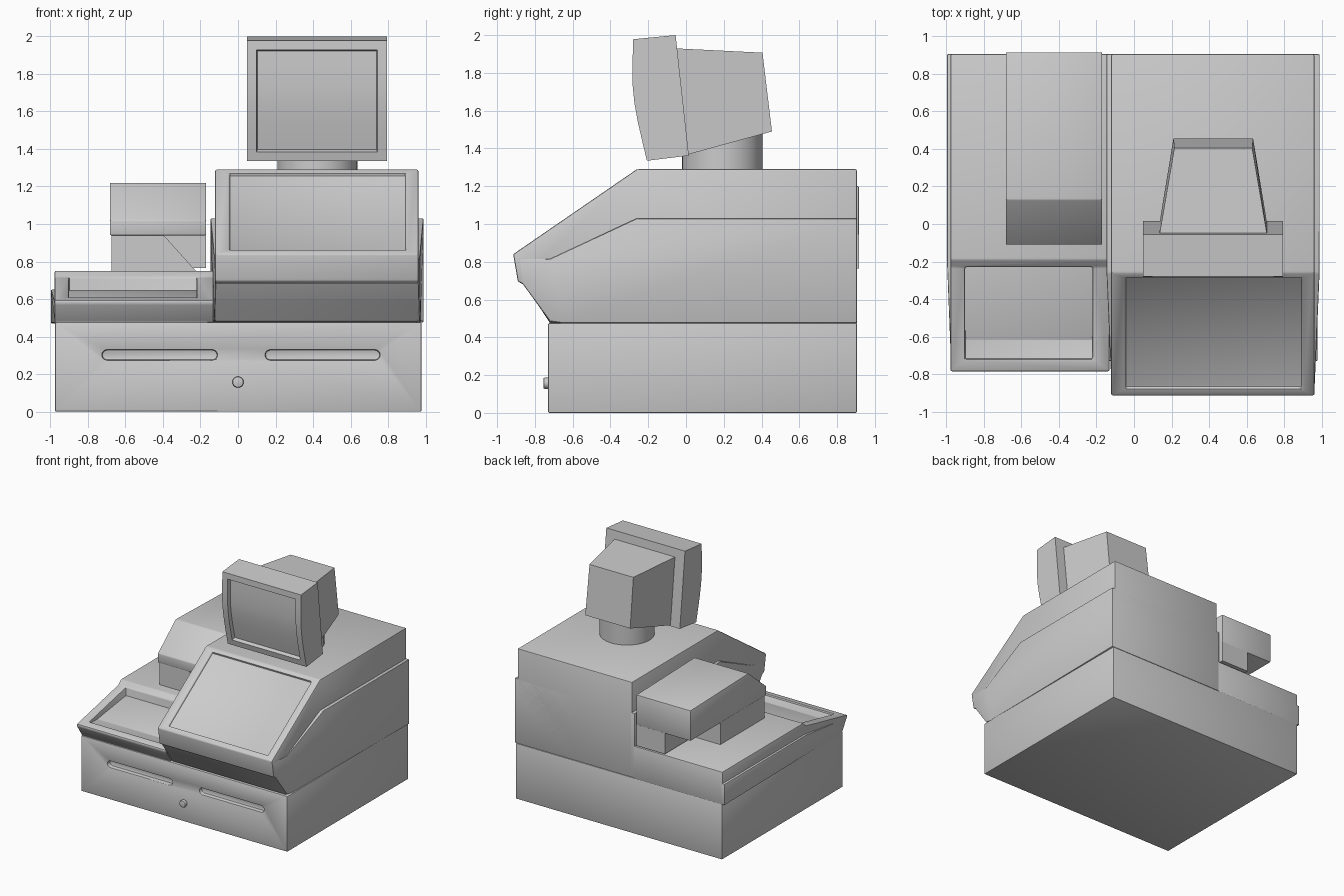
import bpy, bmesh, math
from mathutils import Vector

cube = bpy.data.objects.get("Cube")
if cube:
    bpy.data.objects.remove(cube, do_unlink=True)

GREY = (0.6, 0.6, 0.6, 1)
mat = bpy.data.materials.new("warm_grey_plastic")
mat.use_nodes = True
mat.diffuse_color = GREY
next(n for n in mat.node_tree.nodes if n.type == 'BSDF_PRINCIPLED').inputs["Base Color"].default_value = GREY


def finish(name, bm):
    bmesh.ops.recalc_face_normals(bm, faces=bm.faces)
    mesh = bpy.data.meshes.new(name)
    bm.to_mesh(mesh)
    bm.free()
    mesh.materials.append(mat)
    ob = bpy.data.objects.new(name, mesh)
    bpy.context.collection.objects.link(ob)
    return ob


def prism_bm(pts, axis, a, b):
    """Extrude a profile, (y, z) along x or (x, z) along y, from a to b."""
    bm = bmesh.new()
    place = (lambda p, d: (d, p[0], p[1])) if axis == 'x' else (lambda p, d: (p[0], d, p[1]))
    ends = [[bm.verts.new(place(p, d)) for p in pts] for d in (a, b)]
    for ring in ends:
        bm.faces.new(ring)
    for i in range(len(pts)):
        j = (i + 1) % len(pts)
        bm.faces.new((ends[0][i], ends[0][j], ends[1][j], ends[1][i]))
    bmesh.ops.recalc_face_normals(bm, faces=bm.faces)
    return bm


def prism(name, pts, axis, a, b):
    return finish(name, prism_bm(pts, axis, a, b))


def activate(ob):
    bpy.ops.object.select_all(action='DESELECT')
    ob.select_set(True)
    bpy.context.view_layer.objects.active = ob


def cut(ob, cutter):
    mod = ob.modifiers.new("cut", 'BOOLEAN')
    mod.operation = 'DIFFERENCE'
    mod.solver = 'EXACT'
    mod.object = cutter
    activate(ob)
    bpy.ops.object.modifier_apply(modifier=mod.name)
    bpy.data.objects.remove(cutter, do_unlink=True)


def soften(ob, width=0.01):
    if width:
        mod = ob.modifiers.new("soft_edges", 'BEVEL')
        mod.width = width
        mod.segments = 2
        mod.limit_method = 'ANGLE'
        mod.angle_limit = math.radians(25)
    activate(ob)
    if width:
        bpy.ops.object.modifier_apply(modifier=mod.name)
    bpy.ops.object.shade_smooth_by_angle(angle=math.radians(35))


def taper(ob, middle, start=-0.26, rate=0.045):
    """Draw the sides inwards towards the front."""
    for v in ob.data.vertices:
        if v.co.y < start:
            v.co.x += math.copysign((start - v.co.y) * rate, middle - v.co.x)


def box_pts(u0, u1, v0, v1):
    return [(u0, v0), (u1, v0), (u1, v1), (u0, v1)]


# Cash drawer with two slotted pulls and a lock
drawer = prism("cash_drawer", box_pts(-0.73, 0.905, 0, 0.475), 'x', -0.975, 0.978)
for x0, x1 in ((-0.725, -0.11), (0.145, 0.757)):
    r, slot = 0.027, []
    for x, start in ((x1 - r, -90), (x0 + r, 90)):
        for k in range(7):
            t = math.radians(start + 30 * k)
            slot.append((x + r * math.cos(t), 0.302 + r * math.sin(t)))
    cut(drawer, prism("slot_cutter", slot, 'y', -0.8, -0.695))
soften(drawer, 0.006)

ring = [(0.03 * math.cos(math.tau * k / 20), 0.157 + 0.03 * math.sin(math.tau * k / 20)) for k in range(20)]
soften(prism("drawer_lock", ring, 'y', -0.755, -0.72), 0.008)

# Side counter with a sunken tray
counter = prism("side_counter", [(0.905, 0.475), (0.905, 0.75), (-0.19, 0.75), (-0.23, 0.715),
                                 (-0.785, 0.595), (-0.785, 0.575), (-0.72, 0.475)], 'x', -0.978, -0.13)
cut(counter, prism("tray_cutter", box_pts(-0.72, -0.23, 0.592, 0.73), 'x', -0.9, -0.22))
soften(counter, 0.008)
skirt = prism("counter_skirt", [(0.905, 0.47), (0.905, 0.65), (-0.2, 0.65), (-0.74, 0.575), (-0.72, 0.47)],
              'x', -0.997, -0.14)
taper(skirt, -0.55)
soften(skirt, 0.006)

# Main housing with a sloping key panel
top, low = Vector((-0.26, 1.29)), Vector((-0.915, 0.84))
housing = prism("main_housing", [(0.905, 0.475), (0.905, 1.29), top, low, (-0.89, 0.695),
                                 (-0.86, 0.68), (-0.72, 0.48), (-0.65, 0.475)], 'x', -0.122, 0.962)
down = (low - top).normalized()
out = Vector((down.y, -down.x))
p, q = top + down * 0.035, low - down * 0.045
cut(housing, prism("panel_cutter", [p - out * 0.018, p + out * 0.1, q + out * 0.1, q - out * 0.018],
                   'x', -0.045, 0.895))
soften(housing, 0.013)
shell = prism("lower_shell", [(0.905, 0.475), (0.905, 1.03), (-0.26, 1.03), (-0.72, 0.815), (-0.89, 0.82),
                              (-0.87, 0.69), (-0.72, 0.485), (-0.65, 0.475)], 'x', -0.147, 0.99)
taper(shell, 0.42)
soften(shell, 0.008)

# Receipt printer: hood, front support and rear leg
soften(prism("printer_hood", [(0.915, 0.94), (0.915, 1.2), (0.13, 1.22), (-0.11, 1.02), (-0.11, 0.94)],
             'x', -0.683, -0.17), 0.006)
soften(prism("printer_front_support", [(-0.675, 0.745), (-0.22, 0.745), (-0.4, 0.945), (-0.675, 0.945)],
             'y', -0.1, 0.5), 0)
soften(prism("printer_rear_leg", box_pts(0.1, 0.915, 0.765, 0.945), 'x', -0.44, -0.17), 0)

# Monitor stand
bm = bmesh.new()
bmesh.ops.create_cone(bm, cap_ends=True, segments=48, radius1=0.213, radius2=0.213, depth=0.2)
bmesh.ops.translate(bm, verts=bm.verts, vec=(0.423, 0.193, 1.38))
soften(finish("monitor_stand", bm), 0)

# Monitor bezel with a curved, sunken screen
curve = [(-0.28, 1.978), (-0.283, 1.85), (-0.282, 1.73), (-0.273, 1.64), (-0.255, 1.54), (-0.232, 1.44), (-0.207, 1.335)]
bm = prism_bm([(0.015, 1.362), (-0.055, 2.0)] + curve, 'x', 0.048, 0.793)
front = [f for f in bm.faces if f.normal.y < -0.8 and f.calc_center_median().y < -0.2]
bmesh.ops.inset_region(bm, faces=front, thickness=0.05, use_even_offset=True, use_boundary=True)
bmesh.ops.inset_region(bm, faces=front, thickness=0.006, depth=-0.03, use_even_offset=True)
soften(finish("monitor_bezel", bm), 0)

# Tapered tube casing behind the bezel
bm = bmesh.new()
near = [bm.verts.new(c) for c in ((0.135, -0.06, 1.93), (0.71, -0.06, 1.93), (0.71, 0.0, 1.365), (0.135, 0.0, 1.365))]
far = [bm.verts.new(c) for c in ((0.215, 0.405, 1.907), (0.63, 0.405, 1.907), (0.635, 0.455, 1.49), (0.21, 0.455, 1.49))]
bm.faces.new(near)
bm.faces.new(far)
for i in range(4):
    j = (i + 1) % 4
    bm.faces.new((near[i], near[j], far[j], far[i]))
soften(finish("monitor_casing", bm), 0)
